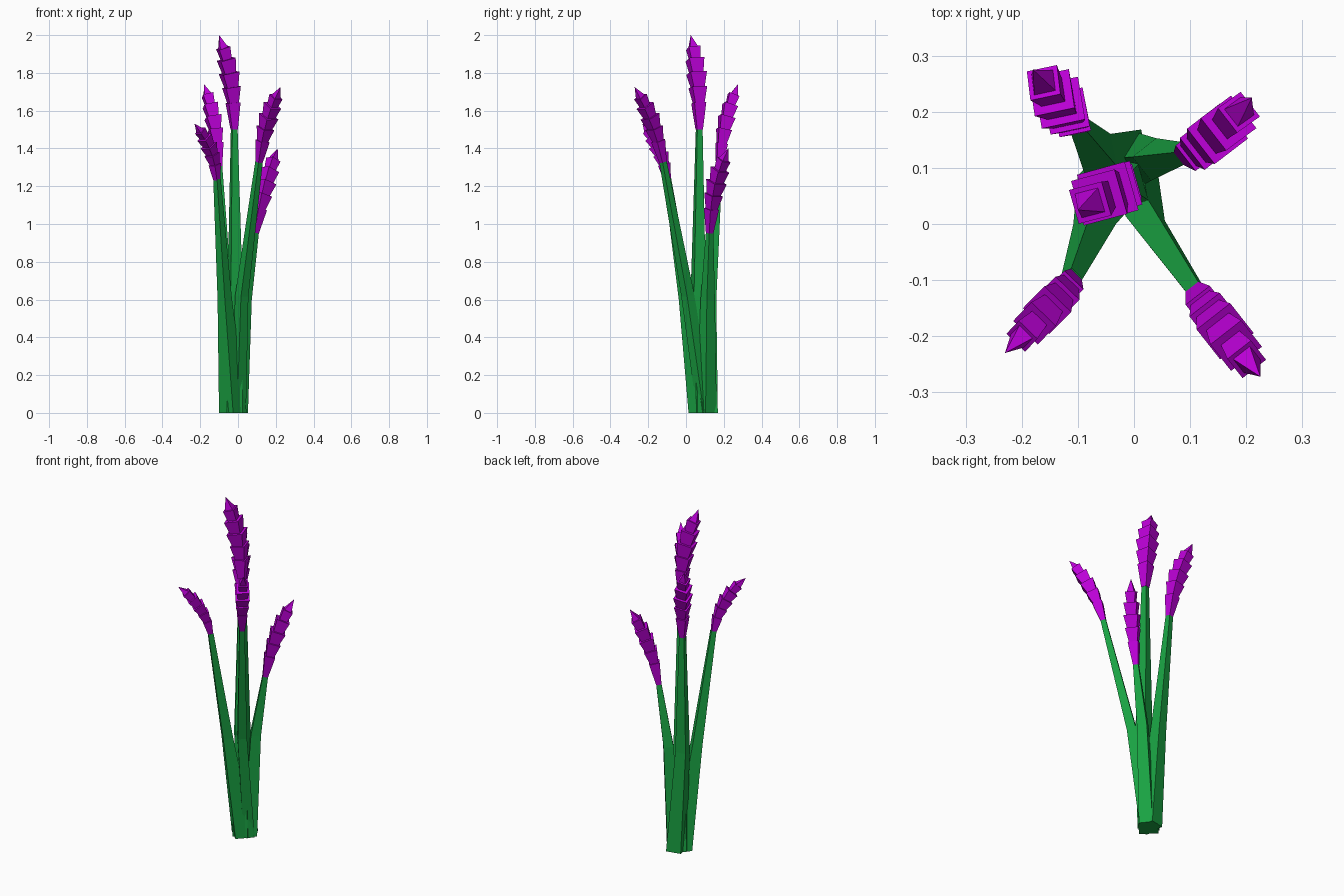
import bpy, bmesh, math
from mathutils import Vector

if "Cube" in bpy.data.objects:
    bpy.data.objects.remove(bpy.data.objects["Cube"])


def material(name, color):
    m = bpy.data.materials.new(name)
    m.diffuse_color = color
    m.use_nodes = True
    m.node_tree.nodes["Principled BSDF"].inputs["Base Color"].default_value = m.diffuse_color
    return m


GREEN = material("stem_green", (0.01, 0.36, 0.055, 1))
PURPLE = material("petal_purple", (0.50, 0.0, 0.68, 1))


def square(bm, c, axis, width, angle):
    """Square ring round c, perpendicular to axis, turned to a heading."""
    axis = axis.normalized()
    u = Vector((math.cos(angle), math.sin(angle), 0))
    u = (u - axis * u.dot(axis)).normalized()
    v = axis.cross(u)
    h = width / 2
    return [bm.verts.new(c + u * h * a + v * h * b)
            for a, b in ((1, 1), (-1, 1), (-1, -1), (1, -1))]


def bridge(bm, r0, r1):
    for i in range(4):
        j = (i + 1) % 4
        bm.faces.new((r0[i], r0[j], r1[j], r1[i]))


def finish(bm, name, mat):
    bmesh.ops.recalc_face_normals(bm, faces=bm.faces)
    me = bpy.data.meshes.new(name)
    bm.to_mesh(me)
    bm.free()
    me.materials.append(mat)
    bpy.context.collection.objects.link(bpy.data.objects.new(name, me))


def stem(name, pts, widths, angle):
    """Square stem tapering through three rings."""
    bm = bmesh.new()
    axes = (Vector((0, 0, 1)), pts[2] - pts[0], pts[2] - pts[1])
    rings = [square(bm, p, a, w, angle)
             for p, a, w in zip(pts, axes, widths)]
    for a, b in zip(rings, rings[1:]):
        bridge(bm, a, b)
    bm.faces.new(rings[0])
    bm.faces.new(rings[-1])
    finish(bm, name, GREEN)


def spike(name, base, tip, lean, width, angle):
    """Stack of flared square florets along a bent path, ending in a point."""
    length = (tip - base).length
    ctrl = base + lean.normalized() * length * 0.55

    def at(t):
        return base * (1 - t) ** 2 + ctrl * 2 * t * (1 - t) + tip * t * t

    def tangent(t):
        return (ctrl - base) * (1 - t) + (tip - ctrl) * t

    bm = bmesh.new()
    florets = [(0.0, 0.26, 0.35, 0.72), (0.23, 0.42, 0.50, 0.90),
               (0.38, 0.57, 0.58, 1.0), (0.53, 0.72, 0.60, 0.92),
               (0.68, 0.85, 0.50, 0.70)]
    for t0, t1, w0, w1 in florets:
        a = square(bm, at(t0), tangent(t0), width * w0, angle)
        b = square(bm, at(t1), tangent(t1), width * w1, angle)
        bridge(bm, a, b)
        bm.faces.new(a)
        bm.faces.new(b)
    # pointed bud
    ring = square(bm, at(0.83), tangent(0.83), width * 0.56, angle)
    apex = bm.verts.new(tip)
    for i in range(4):
        bm.faces.new((ring[i], ring[(i + 1) % 4], apex))
    bm.faces.new(ring)
    finish(bm, name, PURPLE)


# name, root, middle, spike base, spike tip, spike width, heading, root and middle widths
plants = [
    ("centre", (-0.03, 0.085, 0), (-0.015, 0.065, 0.62), (-0.02, 0.07, 1.5),
     (-0.10, 0.025, 2.0), 0.090, 196, 0.085, 0.066),
    ("front_left", (-0.027, 0.087, 0), (-0.07, 0.0, 0.6), (-0.11, -0.095, 1.22),
     (-0.23, -0.23, 1.53), 0.066, 226, 0.104, 0.054),
    ("front_right", (0.0, 0.10, 0), (0.02, 0.01, 0.62), (0.11, -0.12, 1.32),
     (0.225, -0.272, 1.725), 0.076, -52, 0.06, 0.05),
    ("back_right", (0.0, 0.11, 0), (0.035, 0.115, 0.6), (0.09, 0.125, 0.95),
     (0.21, 0.225, 1.40), 0.080, 38, 0.075, 0.054),
    ("back_left", (-0.02, 0.118, 0), (-0.065, 0.125, 0.6), (-0.10, 0.175, 1.3),
     (-0.18, 0.275, 1.74), 0.080, 102, 0.085, 0.06),
]
for name, root, mid, base, tip, w, heading, w0, w1 in plants:
    root, mid, base, tip = map(Vector, (root, mid, base, tip))
    heading = math.radians(heading)
    stem(name + "_stem", (root, mid, base + (base - mid) * 0.03),
         (w0, w1, 0.028), heading)
    spike(name + "_flower_spike", base, tip, base - mid, w, heading)
